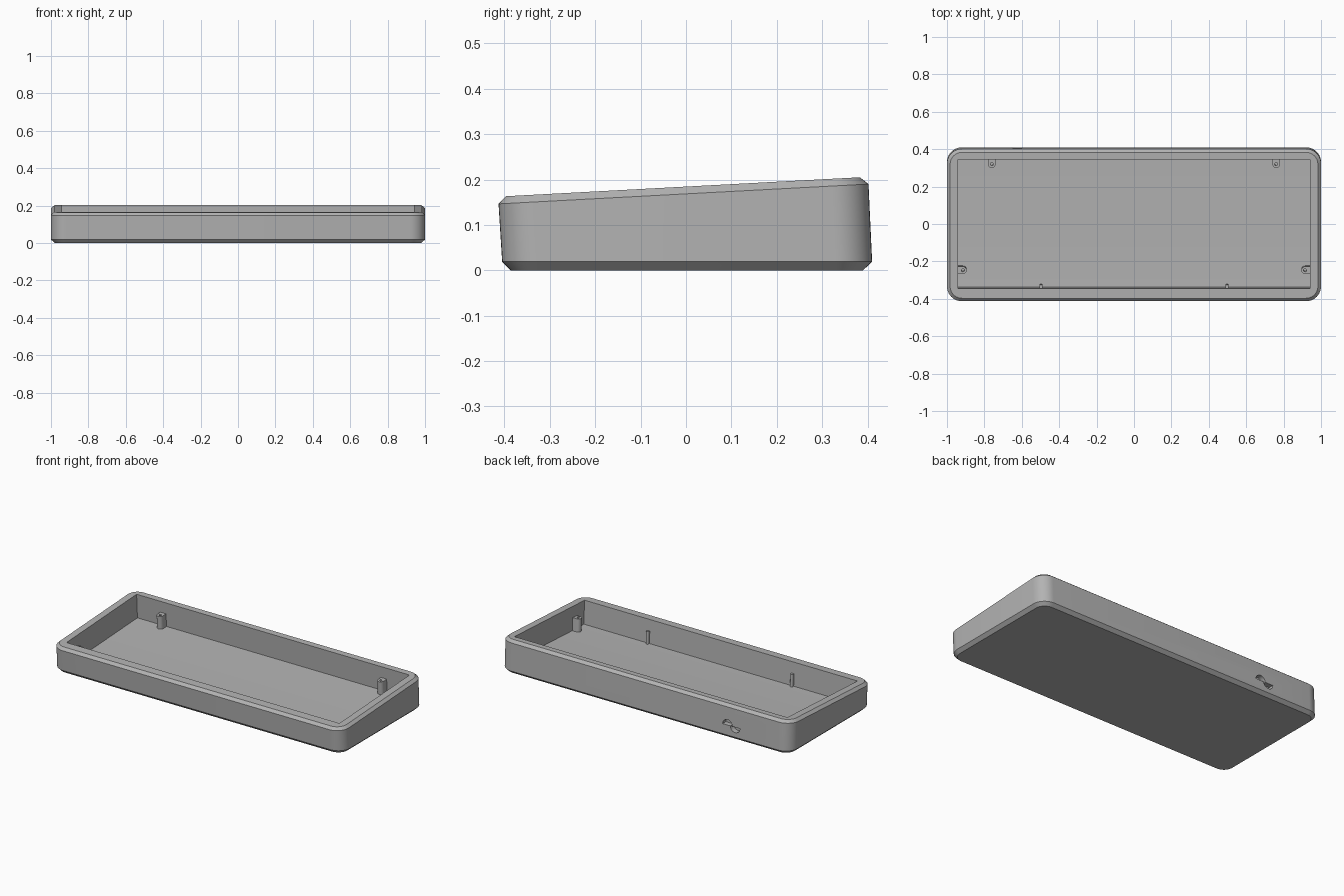
import bpy, bmesh, math
from mathutils import Vector

cube = bpy.data.objects.get("Cube")
if cube:
    bpy.data.objects.remove(cube, do_unlink=True)

SLOPE = 0.0535                 # rise of the top plane towards the back
TILT = math.atan(SLOPE)

grey = bpy.data.materials.new("case_grey")
grey.use_nodes = True
colour = (0.45, 0.45, 0.45, 1)
grey.diffuse_color = colour
grey.node_tree.nodes["Principled BSDF"].inputs["Base Color"].default_value = colour


def top_z(y):
    return 0.1844 + SLOPE * y


def add_object(name, data):
    ob = bpy.data.objects.new(name, data)
    bpy.context.collection.objects.link(ob)
    data.materials.append(grey)
    return ob


def mesh_object(name, bm):
    bmesh.ops.recalc_face_normals(bm, faces=bm.faces)
    mesh = bpy.data.meshes.new(name)
    bm.to_mesh(mesh)
    bm.free()
    return add_object(name, mesh)


def loft(name, rings):
    """Skin a stack of equal point rings and cap both ends."""
    bm = bmesh.new()
    loops = [[bm.verts.new(p) for p in ring] for ring in rings]
    n = len(loops[0])
    for a, b in zip(loops, loops[1:]):
        for i in range(n):
            j = (i + 1) % n
            bm.faces.new((a[i], a[j], b[j], b[i]))
    bm.faces.new(loops[0])
    bm.faces.new(loops[-1])
    return mesh_object(name, bm)


def rounded_ring(half_x, front, back, radius, height, steps=10):
    """Rounded rectangle whose height is a function of y."""
    pts = []
    corners = ((1, back, 0), (-1, back, 1), (-1, front, 2), (1, front, 3))
    for sx, y, quarter in corners:
        cy = y - radius if y == back else y + radius
        for i in range(steps + 1):
            a = (quarter + i / steps) * math.pi / 2
            py = cy + radius * math.sin(a)
            pts.append((sx * (half_x - radius) + radius * math.cos(a), py, height(py)))
    return pts


def baked(ob):
    """Replace an object by its evaluated mesh, smooth with sharp edges."""
    name = ob.name
    dg = bpy.context.evaluated_depsgraph_get()
    mesh = bpy.data.meshes.new_from_object(ob.evaluated_get(dg))
    matrix = ob.matrix_world.copy()
    bpy.data.objects.remove(ob, do_unlink=True)
    mesh.materials.clear()
    new = add_object(name, mesh)
    new.matrix_world = matrix
    bpy.ops.object.select_all(action="DESELECT")
    new.select_set(True)
    bpy.context.view_layer.objects.active = new
    bpy.ops.object.shade_smooth_by_angle(angle=math.radians(30))
    return new


# Outer shell: flat bottom, leaning walls, sloped and chamfered top
shell = loft("case_shell", [
    rounded_ring(0.98, -0.386, 0.39, 0.06, lambda y: 0),
    rounded_ring(1.0, -0.405, 0.41, 0.08, lambda y: 0.019),
    rounded_ring(1.0, -0.413, 0.402, 0.08, lambda y: top_z(y) - 0.016),
    rounded_ring(0.983, -0.397, 0.383, 0.063, top_z),
])

# Pocket with a sloped floor that levels out near the front
profile = [(-0.337, 0.02), (-0.27, 0.02), (0.353, 0.053), (0.34, 0.3), (-0.352, 0.3)]
pocket = loft("pocket_cutter", [[(x, y, z) for y, z in profile] for x in (-0.94, 0.94)])


def slot_cutter(name, width, height, z, y0, y1):
    """Pill-shaped cutter running through the back wall."""
    r = height / 2
    rings = []
    for y in (y0, y1):
        ring = []
        for side in (1, -1):
            for i in range(13):
                a = side * math.pi / 2 - math.pi / 2 + (i / 12 - 0.5) * math.pi + (math.pi / 2 if side > 0 else -math.pi / 2 + math.pi)
                ring.append((-0.597 + side * (width / 2 - r) + r * math.cos(a), y, z + r * math.sin(a)))
        rings.append(ring)
    return loft(name, rings)


# Cable port: wide recess outside, narrow opening inside
recess = slot_cutter("port_recess_cutter", 0.12, 0.066, 0.08, 0.375, 0.5)
opening = slot_cutter("port_opening_cutter", 0.085, 0.036, 0.078, 0.3, 0.45)

cutters = (pocket, recess, opening)
for cutter in cutters:
    mod = shell.modifiers.new(cutter.name, "BOOLEAN")
    mod.operation = "DIFFERENCE"
    mod.solver = "EXACT"
    mod.object = cutter
bpy.context.view_layer.update()
baked(shell)
for cutter in cutters:
    bpy.data.objects.remove(cutter, do_unlink=True)


def tab(name, x, y, angle, half_width, length, hole):
    """Round-ended post growing from a wall, with an optional screw hole."""
    curve = bpy.data.curves.new(name, "CURVE")
    curve.dimensions = "2D"
    curve.fill_mode = "BOTH"
    curve.extrude = 0.046
    reach = length - half_width
    outline = [(-0.012, half_width), (-0.012, -half_width)]
    for i in range(13):
        a = (i / 12 - 0.5) * math.pi
        outline.append((reach + half_width * math.cos(a), half_width * math.sin(a)))
    loops = [outline]
    if hole:
        loops.append([(reach + hole * math.cos(i * math.pi / 8), hole * math.sin(i * math.pi / 8))
                      for i in range(16)])
    turn = (math.cos(angle), math.sin(angle))
    for pts in loops:
        spline = curve.splines.new("POLY")
        spline.points.add(len(pts) - 1)
        spline.use_cyclic_u = True
        for p, (u, v) in zip(spline.points, pts):
            p.co = (u * turn[0] - v * turn[1], u * turn[1] + v * turn[0], 0, 1)
    ob = add_object(name, curve)
    ob.location = (x, y, top_z(y) - 0.07 - curve.extrude)
    ob.rotation_euler = (TILT, 0, 0)
    bpy.context.view_layer.update()
    baked(ob)


# Screw posts and small support ribs, mirrored left and right
for side, label in ((1, "left"), (-1, "right")):
    tab(label + "_back_post", side * 0.76, 0.347, -math.pi / 2, 0.02, 0.045, 0.008)
    tab(label + "_side_post", side * 0.94, -0.245, math.pi if side > 0 else 0, 0.02, 0.045, 0.008)
    tab(label + "_front_rib", side * 0.497, -0.341, math.pi / 2, 0.009, 0.019, 0)
